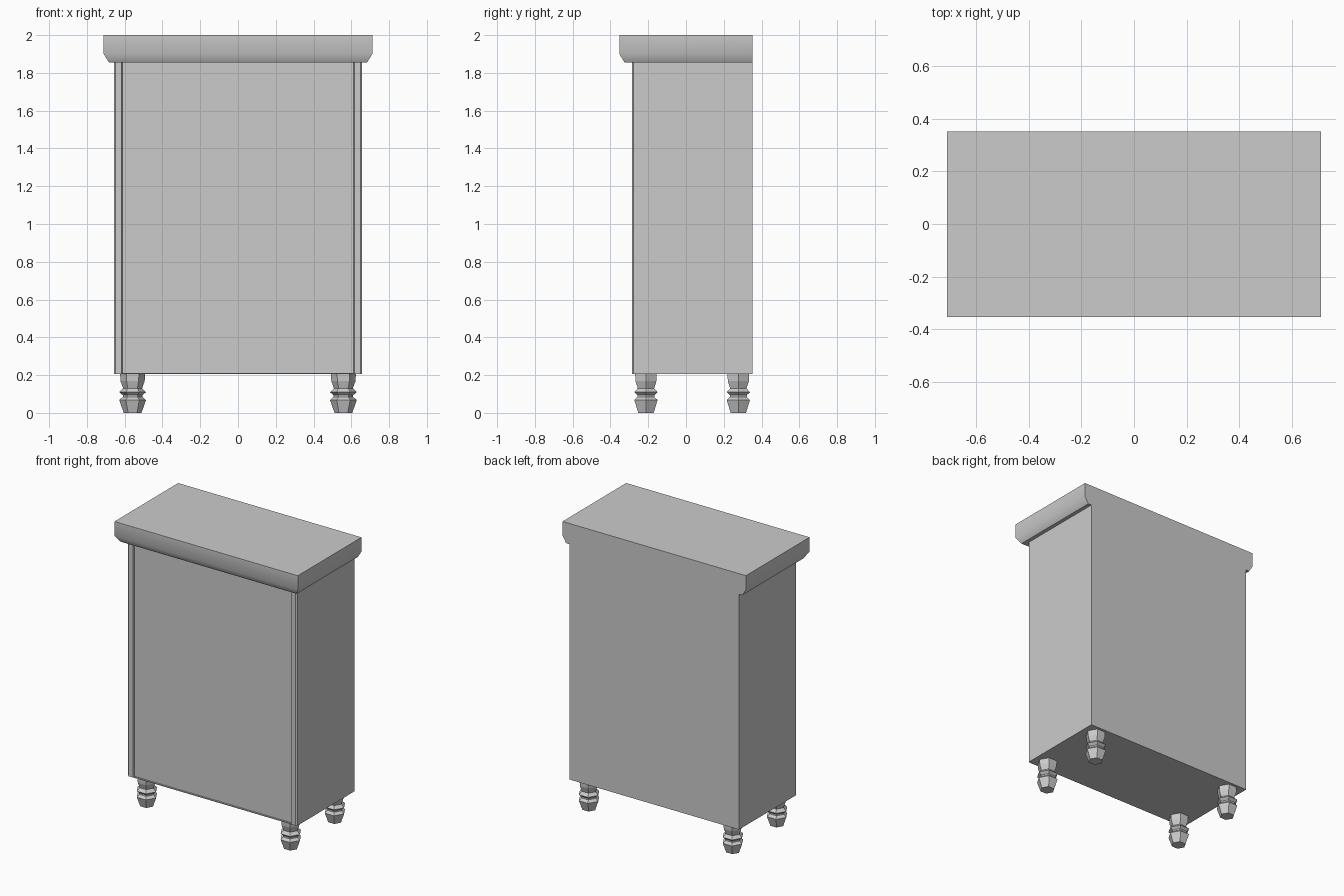
import bpy
import bmesh
import math

cube = bpy.data.objects.get("Cube")
if cube:
    bpy.data.objects.remove(cube, do_unlink=True)

grey = bpy.data.materials.new("plain_grey")
grey.use_nodes = True
COLOUR = (0.6, 0.6, 0.6, 1)
grey.diffuse_color = COLOUR
grey.node_tree.nodes["Principled BSDF"].inputs["Base Color"].default_value = COLOUR


def loft(name, rings, smooth=None):
    """Join matching closed rings of points, capping both ends."""
    bm = bmesh.new()
    rows = [[bm.verts.new(p) for p in ring] for ring in rings]
    n = len(rows[0])
    for low, high in zip(rows, rows[1:]):
        for i in range(n):
            j = (i + 1) % n
            bm.faces.new((low[i], low[j], high[j], high[i]))
    bm.faces.new(rows[0][::-1])
    bm.faces.new(rows[-1])
    bmesh.ops.recalc_face_normals(bm, faces=bm.faces)
    mesh = bpy.data.meshes.new(name)
    bm.to_mesh(mesh)
    bm.free()
    mesh.materials.append(grey)
    obj = bpy.data.objects.new(name, mesh)
    bpy.context.collection.objects.link(obj)
    if smooth:
        bpy.ops.object.select_all(action="DESELECT")
        obj.select_set(True)
        bpy.context.view_layer.objects.active = obj
        bpy.ops.object.shade_smooth_by_angle(angle=math.radians(smooth))
    return obj


def rectangle(half_x, front, back, z):
    return [(-half_x, front, z), (half_x, front, z), (half_x, back, z), (-half_x, back, z)]


BACK = 0.352
BASE, SHOULDER, TOP = 0.205, 1.855, 2.0

# Cabinet body: bevelled corner posts either side of a recessed front panel
half = [(0.612, -0.274), (0.616, -0.286), (0.648, -0.286), (0.657, -0.279), (0.657, BACK)]
outline = half + [(-x, y) for x, y in reversed(half)]
loft("cabinet_body", [[(x, y, z) for x, y in outline] for z in (BASE, SHOULDER)])

# Thin sill closing the bottom of the recess
loft("front_sill", [rectangle(0.614, -0.285, -0.27, z) for z in (BASE, BASE + 0.005)])

# Overhanging top with a sloped lower edge, flush at the back
loft("cabinet_top", [
    rectangle(0.683, -0.325, BACK, SHOULDER),
    rectangle(0.711, -0.353, BACK, 1.9),
    rectangle(0.711, -0.353, BACK, TOP),
], smooth=40)

# Six-sided turned feet: (radius, height)
foot_profile = [(0.047, 0), (0.071, 0.068), (0.052, 0.084), (0.052, 0.094), (0.071, 0.11),
                (0.05, 0.13), (0.064, 0.168), (0.066, BASE)]
for depth, cy in (("front", -0.212), ("back", 0.277)):
    for side, cx in (("left", 0.558), ("right", -0.558)):
        rings = [[(cx + r * math.cos(k * math.pi / 3), cy + r * math.sin(k * math.pi / 3), z)
                  for k in range(6)] for r, z in foot_profile]
        loft(f"{depth}_{side}_foot", rings)
